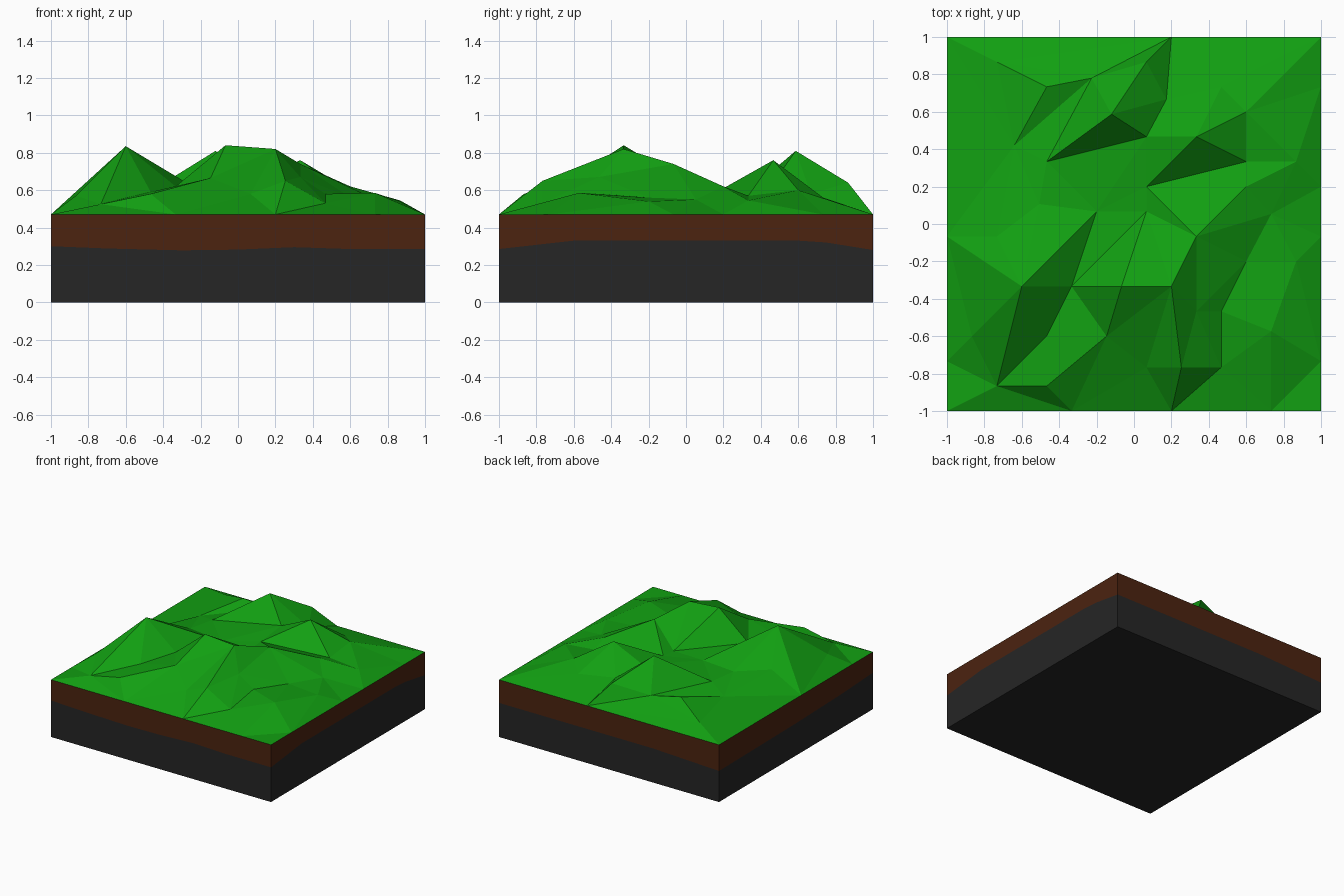
import bpy, bmesh
from mathutils import Vector
from mathutils.geometry import delaunay_2d_cdt

if "Cube" in bpy.data.objects:
    bpy.data.objects.remove(bpy.data.objects["Cube"], do_unlink=True)

GROUND = 0.47      # height of the grass border
CELLS = 15         # terrain points are given in cells of a square grid


def material(name, colour):
    mat = bpy.data.materials.new(name)
    mat.use_nodes = True
    mat.diffuse_color = (*colour, 1)
    bsdf = next(n for n in mat.node_tree.nodes if n.type == 'BSDF_PRINCIPLED')
    bsdf.inputs["Base Color"].default_value = (*colour, 1)
    bsdf.inputs["Roughness"].default_value = 0.9
    return mat


def make_object(name, bm, mat, recalc=True):
    if recalc:
        bmesh.ops.recalc_face_normals(bm, faces=bm.faces)
    mesh = bpy.data.meshes.new(name)
    bm.to_mesh(mesh)
    bm.free()
    mesh.materials.append(mat)
    obj = bpy.data.objects.new(name, mesh)
    bpy.context.collection.objects.link(obj)
    return obj


def to_unit(cell):
    return cell * 2 / CELLS - 1


# Hill points: column, row, height above the border in hundredths
hills = dict(
    west_peak=(3, 5, 36.5), west_shoulder=(1, 3, 10), west_slope=(2, 7, 14),
    west_foot=(2, 1, 5.5), west_gully=(4, 3, 12), saddle=(5, 5, 15),
    west_tail=(6, 8, 12.5), south_knoll=(4, 1, 11),
    mid_peak=(7, 5, 37), mid_spur=(6.4, 3, 19.5), mid_shoulder=(9, 5, 35),
    mid_foot=(8, 1.75, 11), mid_ridge=(10, 7, 27), mid_end=(12, 9, 15),
    mid_toe=(14, 10, 7.5), mid_basin=(8, 8, 13),
    south_spur=(9.4, 1.75, 18), south_foot=(11, 1.75, 6),
    south_bend=(10, 4, 20), south_dip=(11, 4, 11),
    east_valley=(12, 6, 9), east_knoll=(13, 3.2, 11.5),
    east_bump=(14, 6, 7), east_hollow=(13, 7.9, 8),
    north_valley=(8, 9, 14), north_east_peak=(10, 11, 29),
    north_east_foot=(12, 10, 10), north_east_spur=(12, 12, 13),
    north_east_dip=(11, 13, 9),
    north_peak=(6.6, 11.9, 34), north_foot=(4, 10, 12.5),
    north_gap=(8, 11, 17), north_ridge=(8, 14, 17), north_dip=(8.8, 12.5, 11),
    west_knoll=(4, 13, 15), west_knoll_end=(5.8, 13.35, 11.5),
    west_knoll_foot=(2.7, 10.65, 8), north_west_rise=(2, 14, 6),
    west_hollow=(3.7, 8.3, 13),
)

# Border points at ground height
border = dict(
    sw=(0, 0), s_west=(5, 0), s_mid=(9, 0), s_east=(13, 0), se=(15, 0),
    e_low=(15, 2), e_mid=(15, 7), e_high=(15, 9), e_top=(15, 13), ne=(15, 15),
    n_mid=(9, 15), nw=(0, 15), w_high=(0, 7), w_low=(0, 2),
)
points = {name: (x, y, 0) for name, (x, y) in border.items()}
points.update(hills)

# Ridge and valley lines that the triangles must follow
creases = [
    "w_low west_shoulder west_peak west_foot west_gully saddle west_peak west_tail saddle",
    "sw west_foot south_knoll s_west",
    "w_high west_slope west_peak",
    "saddle mid_peak mid_shoulder mid_ridge mid_end mid_toe e_top",
    "saddle mid_spur mid_peak",
    "west_gully mid_spur mid_foot s_mid south_spur mid_shoulder",
    "mid_spur south_knoll",
    "saddle mid_basin",
    "south_spur south_bend east_valley south_dip south_foot south_spur",
    "south_foot s_mid",
    "mid_ridge east_valley east_hollow e_high",
    "east_valley east_bump e_mid",
    "east_valley east_knoll e_low",
    "east_knoll s_east",
    "north_valley north_east_peak north_east_foot north_valley",
    "north_east_peak north_east_spur north_east_foot",
    "north_east_peak north_gap north_peak north_foot north_gap",
    "north_peak north_ridge n_mid north_dip north_ridge",
    "north_dip north_gap",
    "north_east_spur north_east_dip",
    "west_knoll_foot west_knoll west_knoll_end west_knoll_foot",
    "nw north_west_rise west_knoll",
    "west_hollow west_tail",
]

# Grass: faceted hills
names = list(points)
index = {name: i for i, name in enumerate(names)}
edges = set()
for line in creases + [" ".join(list(border) + ["sw"])]:
    chain = [index[n] for n in line.split()]
    edges.update(tuple(sorted(pair)) for pair in zip(chain, chain[1:]))
flat = [Vector((to_unit(points[n][0]), to_unit(points[n][1]))) for n in names]
verts, _, faces, origin, _, _ = delaunay_2d_cdt(flat, list(edges), [], 0, 1e-5)

bm = bmesh.new()
grass_verts = []
for co, source in zip(verts, origin):
    if source:
        rise = points[names[source[0]]][2]
    else:   # crossing of two lines: take the nearest point's height
        nearest = min(range(len(flat)), key=lambda i: (flat[i] - co).length)
        rise = points[names[nearest]][2]
    grass_verts.append(bm.verts.new((co.x, co.y, GROUND + rise / 100)))
for face in faces:
    bm.faces.new([grass_verts[i] for i in face])
for face in bm.faces:
    face.normal_update()
    if face.normal.z < 0:
        face.normal_flip()
make_object("grass_hills", bm, material("grass green", (0.006, 0.35, 0.006)), recalc=False)

# Wavy seam between stone and soil, running around the four sides
seam = [
    (-1, -1, .30), (-.7, -1, .288), (-.3, -1, .278), (0, -1, .282), (.3, -1, .295), (.6, -1, .285),
    (1, -1, .285), (1, -.6, .33), (1, .6, .33), (1, .75, .32),
    (1, 1, .28), (.4, 1, .28), (-.4, 1, .28),
    (-1, 1, .255), (-1, 0, .265), (-1, -.6, .28),
]


def wall(bm, low, high):
    """Join two closed rings of points with quads and return the lower ring."""
    rings = [[bm.verts.new(p) for p in ring] for ring in (low, high)]
    for i in range(len(low)):
        j = (i + 1) % len(low)
        bm.faces.new((rings[0][i], rings[0][j], rings[1][j], rings[1][i]))
    return rings[0]


def ring_at(z):
    return [(x, y, z) for x, y, _ in seam]


# Soil band
bm = bmesh.new()
wall(bm, seam, ring_at(GROUND))
make_object("soil_layer", bm, material("soil brown", (0.072, 0.017, 0.005)), recalc=False)

# Stone base with a closed underside
bm = bmesh.new()
bottom = wall(bm, ring_at(0), seam)
bm.faces.new(bottom[::-1])
make_object("stone_base", bm, material("dark stone", (0.019, 0.019, 0.019)), recalc=False)
